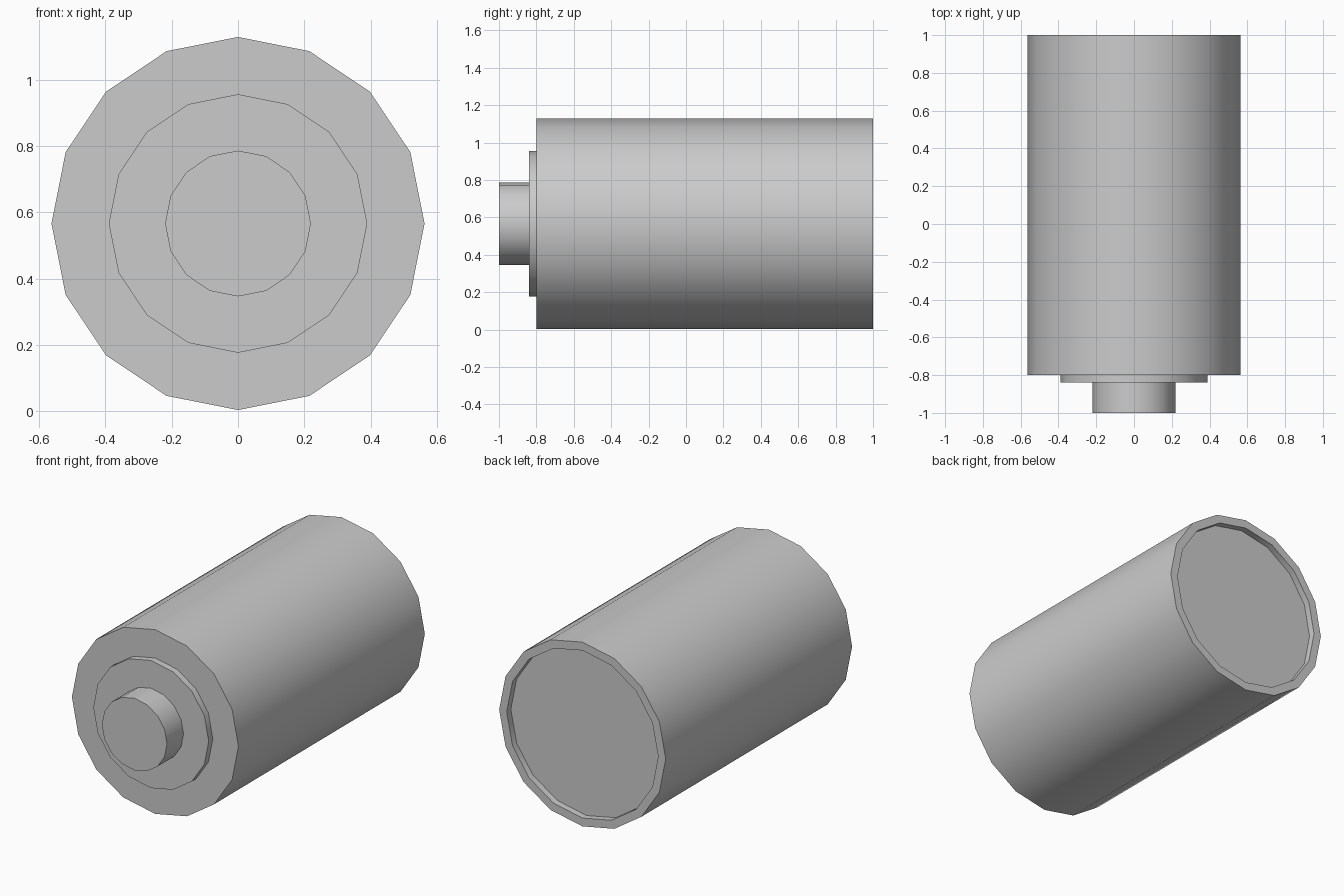
import bpy, bmesh, math

if "Cube" in bpy.data.objects:
    bpy.data.objects.remove(bpy.data.objects["Cube"])

SIDES = 16
CENTRE_Z = 0.566

# Lathe profile along the y axis: (radius, y), from terminal tip to recessed base
PROFILE = [
    (0.22, -1.0), (0.22, -0.84),     # terminal nub
    (0.39, -0.84), (0.39, -0.80),    # raised collar
    (0.563, -0.80), (0.563, 1.0),    # main casing
    (0.512, 1.0), (0.512, 0.96),     # rim and recessed base
]


def lathe(name, profile):
    bm = bmesh.new()
    rings = []
    for r, y in profile:
        rings.append([
            bm.verts.new((r * math.sin(math.tau * i / SIDES), y,
                          CENTRE_Z + r * math.cos(math.tau * i / SIDES)))
            for i in range(SIDES)])
    for a, b in zip(rings, rings[1:]):
        for i in range(SIDES):
            j = (i + 1) % SIDES
            bm.faces.new((a[i], a[j], b[j], b[i]))
    bm.faces.new(rings[0])
    bm.faces.new(rings[-1])
    bmesh.ops.recalc_face_normals(bm, faces=bm.faces[:])
    mesh = bpy.data.meshes.new(name)
    bm.to_mesh(mesh)
    bm.free()
    obj = bpy.data.objects.new(name, mesh)
    bpy.context.collection.objects.link(obj)
    return obj


# Whole cell, smooth around the sides and sharp at the steps
cell = lathe("battery_cell", PROFILE)
bpy.context.view_layer.objects.active = cell
cell.select_set(True)
bpy.ops.object.shade_smooth_by_angle(angle=math.radians(40))
